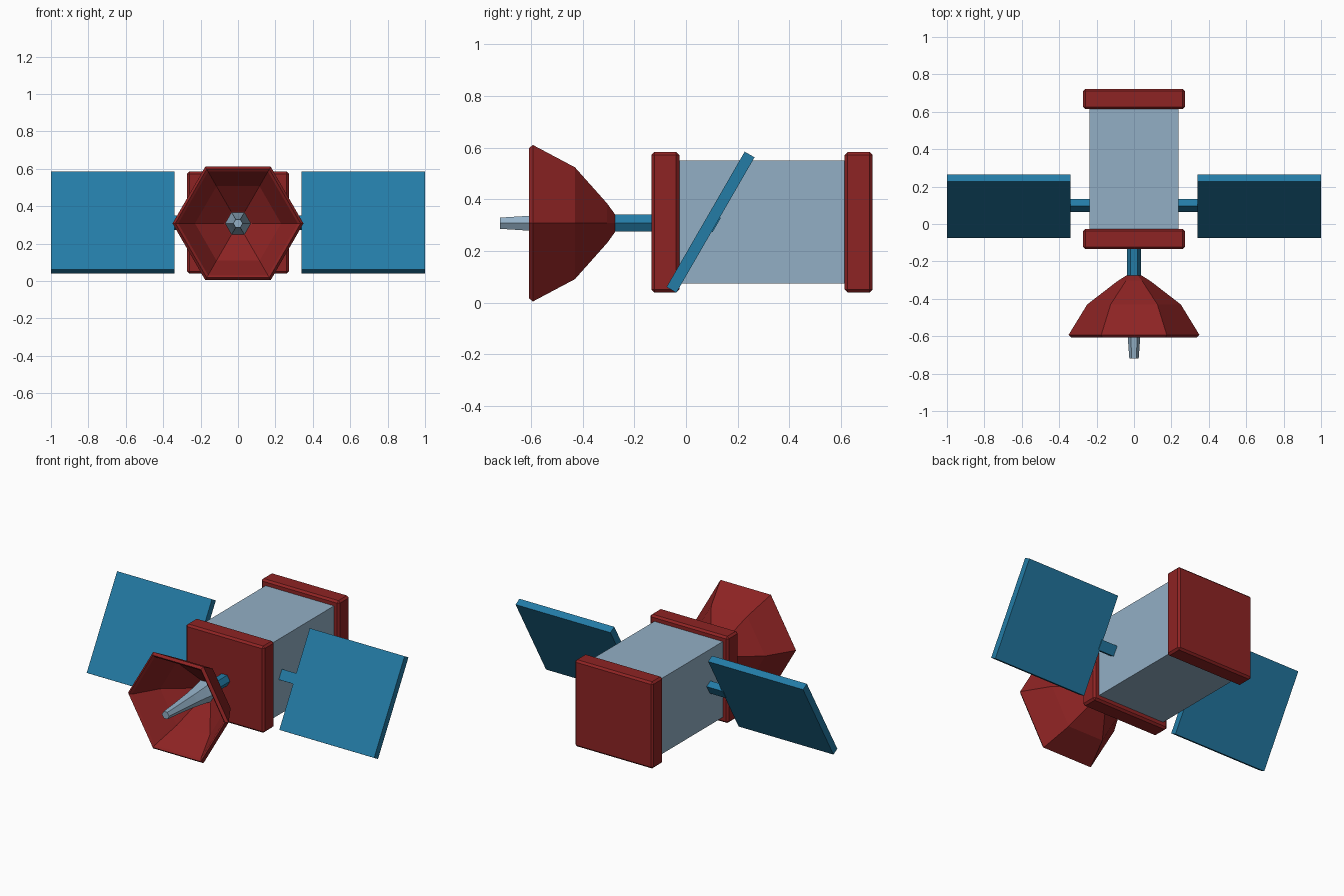
import bpy, bmesh, math
from mathutils import Matrix, Vector

cube = bpy.data.objects.get("Cube")
if cube:
    bpy.data.objects.remove(cube, do_unlink=True)

AXIS_Z = 0.308
TILT = math.radians(60)


def material(name, rgb):
    m = bpy.data.materials.new(name)
    m.use_nodes = True
    m.diffuse_color = (*rgb, 1)
    m.node_tree.nodes["Principled BSDF"].inputs["Base Color"].default_value = (*rgb, 1)
    return m


red = material("dark_red", (0.27, 0.017, 0.017))
blue = material("panel_blue", (0.017, 0.2, 0.38))
silver = material("pale_blue_grey", (0.29, 0.43, 0.56))


def finish(name, bm, mat):
    mesh = bpy.data.meshes.new(name)
    bm.to_mesh(mesh)
    bm.free()
    mesh.materials.append(mat)
    obj = bpy.data.objects.new(name, mesh)
    bpy.context.collection.objects.link(obj)
    return obj


def box(name, centre, size, mat, tilt=0, bevel=0):
    bm = bmesh.new()
    bmesh.ops.create_cube(bm, size=1)
    bmesh.ops.scale(bm, vec=size, verts=bm.verts)
    if bevel:
        bmesh.ops.bevel(bm, geom=bm.edges[:], offset=bevel, segments=1, affect='EDGES')
    bm.transform(Matrix.Translation(centre) @ Matrix.Rotation(tilt, 4, 'X'))
    return finish(name, bm, mat)


def hex_lathe(name, profile, mat, closed=False, inward=False):
    """Six-sided solid along y from (y, radius) pairs; closed joins last ring to first."""
    bm = bmesh.new()
    rings = [[bm.verts.new((r * math.cos(i * math.pi / 3), y,
                            AXIS_Z + r * math.sin(i * math.pi / 3)))
              for i in range(6)] for y, r in profile]
    pairs = list(zip(rings, rings[1:]))
    if closed:
        pairs.append((rings[-1], rings[0]))
    else:
        bm.faces.new(rings[0])
        bm.faces.new(rings[-1])
    for a, b in pairs:
        for i in range(6):
            j = (i + 1) % 6
            bm.faces.new((a[i], a[j], b[j], b[i]))
    bmesh.ops.recalc_face_normals(bm, faces=bm.faces[:])
    if inward:
        bmesh.ops.reverse_faces(bm, faces=bm.faces[:])
    return finish(name, bm, mat)


# Body and its two end caps
box("body", (0, 0.295, 0.312), (0.476, 0.68, 0.476), silver)
for name, y in (("front_cap", -0.08), ("rear_cap", 0.668)):
    box(name, (0, y, 0.312), (0.545, 0.108, 0.545), red, bevel=0.012)

# Tilted solar panels with their struts
for side, sign in (("left", 1), ("right", -1)):
    box(side + "_panel", (sign * 0.67, 0.095, 0.312), (0.66, 0.605, 0.044), blue, TILT)
    box(side + "_strut", (sign * 0.285, 0.1, 0.312), (0.13, 0.063, 0.044), blue, TILT)

# Dish shell, outer profile then back along the inside
hex_lathe("dish", [(-0.275, 0.04), (-0.305, 0.088), (-0.43, 0.25), (-0.593, 0.35),
                   (-0.608, 0.335), (-0.598, 0.32), (-0.445, 0.23), (-0.325, 0.075),
                   (-0.30, 0.03)], red, closed=True, inward=True)

# Boom behind the dish and feed horn in front of it
hex_lathe("dish_boom", [(-0.29, 0.038), (-0.1, 0.038)], blue, inward=True)
hex_lathe("feed_horn", [(-0.72, 0.025), (-0.61, 0.033), (-0.47, 0.046),
                        (-0.37, 0.06), (-0.3, 0.072)], silver)
